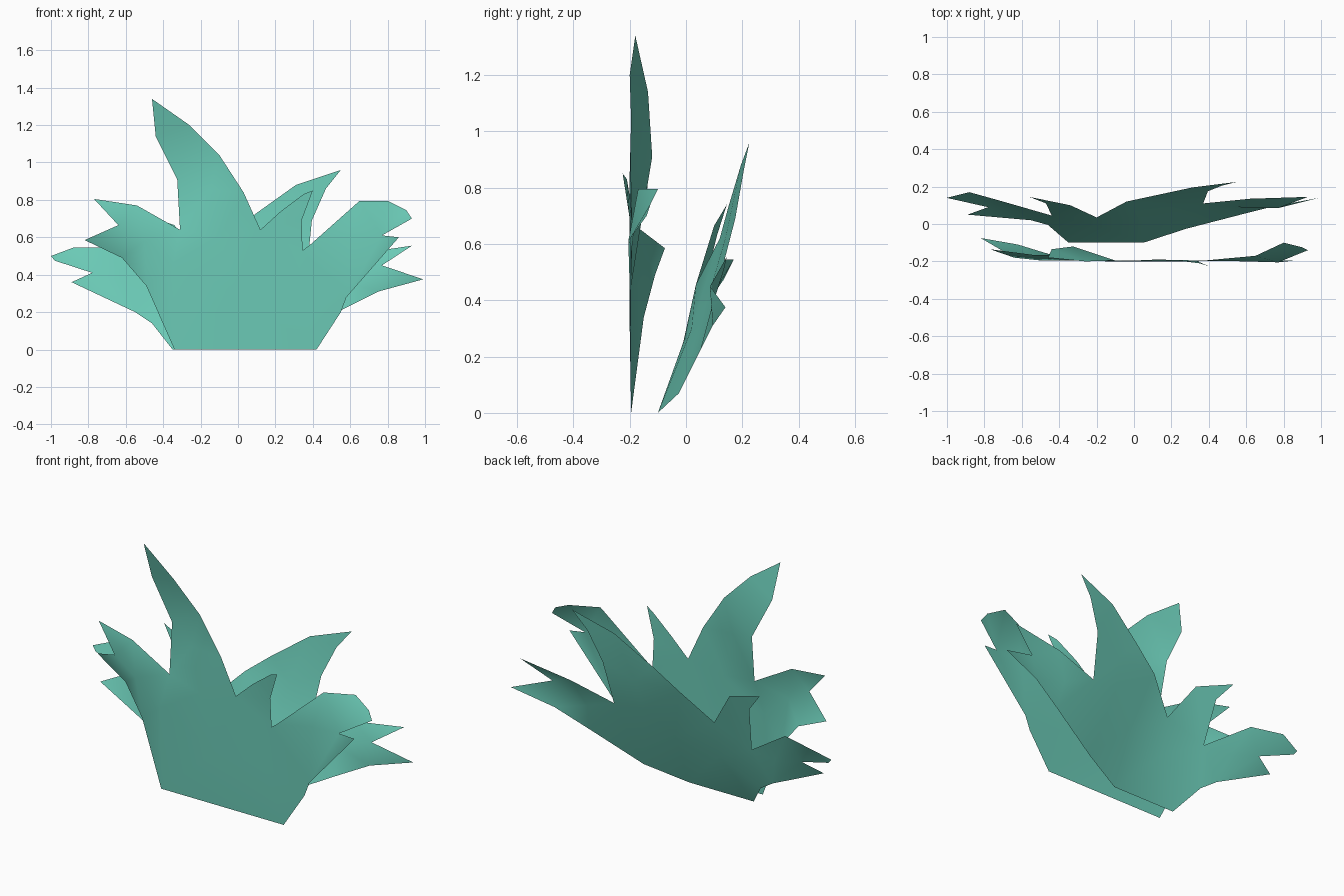
import bpy
import bmesh
import math
from mathutils import Vector
from mathutils.geometry import delaunay_2d_cdt

cube = bpy.data.objects.get("Cube")
if cube:
    bpy.data.objects.remove(cube, do_unlink=True)

# One leaf colour
leaf_green = bpy.data.materials.new("leaf_teal")
leaf_green.use_nodes = True
colour = (0.147, 0.59, 0.468, 1.0)
leaf_green.diffuse_color = colour
bsdf = leaf_green.node_tree.nodes["Principled BSDF"]
bsdf.inputs["Base Color"].default_value = colour
bsdf.inputs["Roughness"].default_value = 0.8


def leaf_sheet(name, outline, inner):
    """Fill a jagged outline of (x, y, z) points, bent through the inner points."""
    points = outline + inner
    flat = [Vector((x, z)) for x, y, z in points]
    border = [list(range(len(outline)))]
    verts, _, faces, origin, _, _ = delaunay_2d_cdt(flat, [], border, 1, 1e-5)
    bm = bmesh.new()
    made = [bm.verts.new((v.x, points[o[0]][1], v.y)) for v, o in zip(verts, origin)]
    for face in faces:
        bm.faces.new([made[i] for i in face])
    bmesh.ops.recalc_face_normals(bm, faces=bm.faces)
    if sum(f.normal.y * f.calc_area() for f in bm.faces) > 0:
        bmesh.ops.reverse_faces(bm, faces=bm.faces)
    mesh = bpy.data.meshes.new(name)
    bm.to_mesh(mesh)
    bm.free()
    mesh.materials.append(leaf_green)
    mesh.shade_smooth()
    obj = bpy.data.objects.new(name, mesh)
    bpy.context.collection.objects.link(obj)
    return obj


# Upright front clump, anticlockwise from its lower left corner
leaf_sheet("front_leaves", [
    (-0.34, -0.195, 0), (0.42, -0.195, 0), (0.55, -0.195, 0.20), (0.58, -0.195, 0.28),
    # right leaf
    (0.86, -0.195, 0.60), (0.77, -0.205, 0.61), (0.93, -0.14, 0.70), (0.90, -0.125, 0.745),
    (0.80, -0.10, 0.795), (0.65, -0.17, 0.795), (0.38, -0.195, 0.555), (0.345, -0.195, 0.53),
    # small upper leaf
    (0.34, -0.20, 0.69), (0.40, -0.225, 0.85), (0.35, -0.21, 0.83), (0.23, -0.195, 0.74),
    # tall leaf
    (0.12, -0.19, 0.64), (0.03, -0.195, 0.84), (-0.10, -0.195, 1.04), (-0.26, -0.20, 1.20),
    (-0.46, -0.18, 1.34), (-0.44, -0.135, 1.14), (-0.325, -0.12, 0.91), (-0.31, -0.165, 0.64),
    # left leaves
    (-0.54, -0.165, 0.77), (-0.77, -0.135, 0.805), (-0.64, -0.18, 0.665),
    (-0.82, -0.075, 0.585), (-0.62, -0.11, 0.49), (-0.49, -0.15, 0.34),
], [
    (0, -0.2, 0.3), (0.3, -0.2, 0.3), (-0.1, -0.2, 0.6), (-0.15, -0.2, 0.85),
    (-0.35, -0.195, 0.45), (-0.5, -0.195, 0.58), (0.6, -0.2, 0.6),
])

# Back clump, leaning backwards
leaf_sheet("back_leaves", [
    (-0.35, -0.10, 0), (0.05, -0.10, 0), (0.28, -0.025, 0.07), (0.57, 0.05, 0.22),
    # right leaves
    (0.75, 0.095, 0.31), (0.99, 0.14, 0.375), (0.77, 0.085, 0.45), (0.93, 0.145, 0.555),
    (0.62, 0.135, 0.51), (0.37, 0.11, 0.44),
    # tall leaf
    (0.395, 0.175, 0.69), (0.47, 0.205, 0.86), (0.55, 0.225, 0.96), (0.31, 0.195, 0.88),
    (0.10, 0.15, 0.73), (-0.04, 0.12, 0.62), (-0.20, 0.035, 0.455),
    # upper left leaf
    (-0.34, 0.10, 0.665), (-0.56, 0.145, 0.74), (-0.47, 0.11, 0.63), (-0.44, 0.045, 0.37),
    # lower left leaves
    (-0.70, 0.12, 0.545), (-0.88, 0.17, 0.545), (-1.0, 0.14, 0.50), (-0.98, 0.135, 0.475),
    (-0.78, 0.09, 0.41), (-0.89, 0.05, 0.36), (-0.55, 0.02, 0.20), (-0.46, -0.005, 0.14),
], [
    (-0.2, -0.01, 0.25), (0.05, 0.02, 0.3), (0.2, 0.09, 0.45), (0.22, 0.14, 0.62),
    (0.55, 0.09, 0.37), (-0.6, 0.07, 0.36),
])
